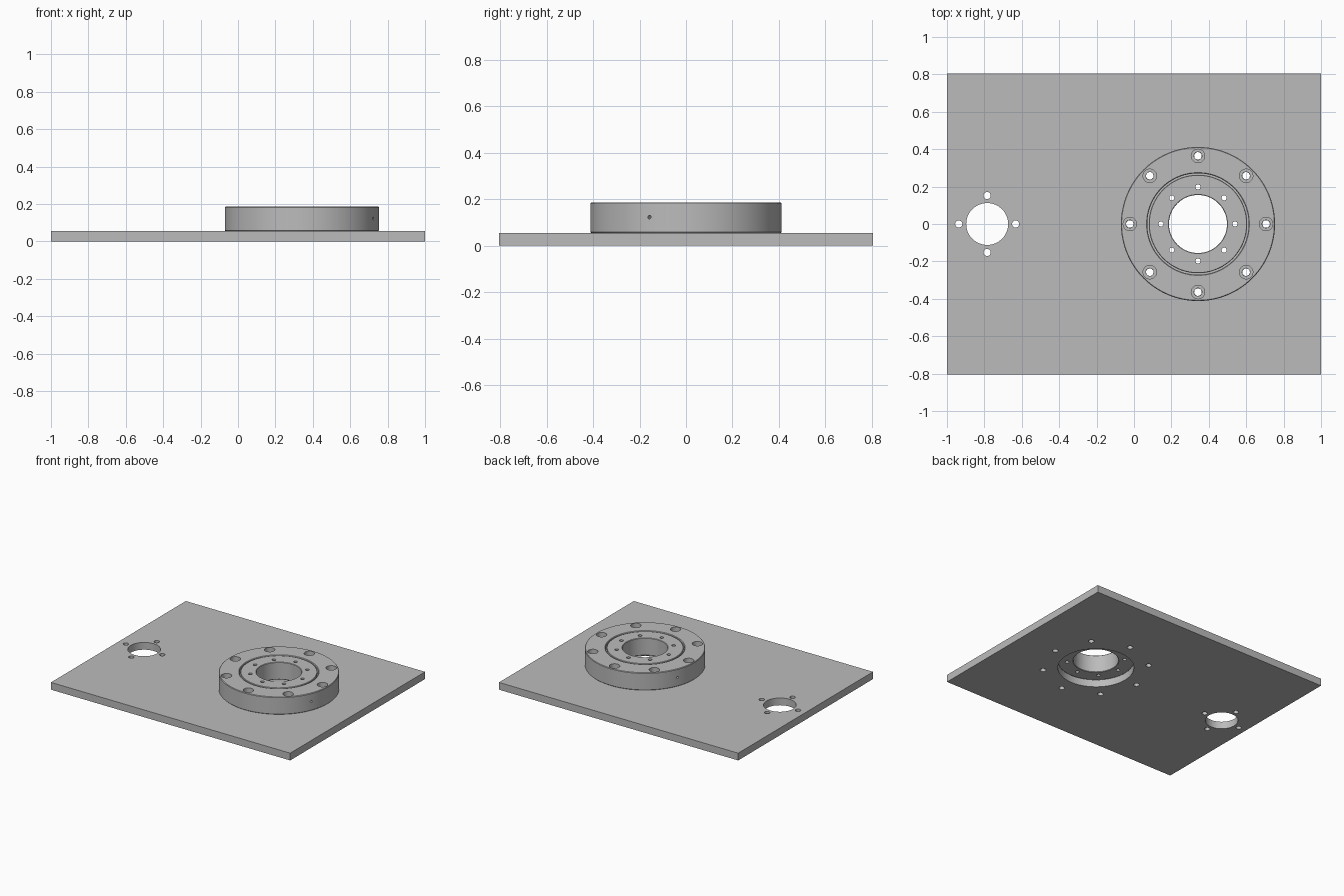
import bpy
import bmesh
from math import cos, sin, pi, radians
from mathutils import Matrix, Vector

if "Cube" in bpy.data.objects:
    bpy.data.objects.remove(bpy.data.objects["Cube"], do_unlink=True)

GREY = (0.5, 0.5, 0.5, 1)
mat = bpy.data.materials.new("machined_grey")
mat.use_nodes = True
mat.diffuse_color = GREY
mat.node_tree.nodes["Principled BSDF"].inputs["Base Color"].default_value = GREY

PLATE_TOP, TOP = 0.055, 0.187
BEARING = Vector((0.342, 0, 0))
PORT = Vector((-0.785, 0, 0))


def finish(name, bm):
    bmesh.ops.recalc_face_normals(bm, faces=bm.faces)
    mesh = bpy.data.meshes.new(name)
    bm.to_mesh(mesh)
    bm.free()
    mesh.materials.append(mat)
    ob = bpy.data.objects.new(name, mesh)
    bpy.context.collection.objects.link(ob)
    return ob


def lathe(name, profile, steps=128):
    """Spin a closed (radius, height) profile around the bearing axis."""
    bm = bmesh.new()
    rings = [[bm.verts.new(BEARING + Vector((r * cos(a), r * sin(a), z))) for r, z in profile]
             for a in (2 * pi * i / steps for i in range(steps))]
    n = len(profile)
    for i, ring in enumerate(rings):
        nxt = rings[(i + 1) % steps]
        for j in range(n):
            k = (j + 1) % n
            bm.faces.new((ring[j], nxt[j], nxt[k], ring[k]))
    return finish(name, bm)


def ring_profile(r0, r1, c):
    """Rectangular section with small chamfers."""
    return [(r0, PLATE_TOP + c), (r0 + c, PLATE_TOP), (r1 - c, PLATE_TOP), (r1, PLATE_TOP + c),
            (r1, TOP - c), (r1 - c, TOP), (r0 + c, TOP), (r0, TOP - c)]


def drill(bm, at, radius, z0, z1, segments=32):
    """Add a vertical cylinder to a cutter mesh."""
    bmesh.ops.create_cone(bm, cap_ends=True, segments=segments, radius1=radius, radius2=radius,
                          depth=z1 - z0, matrix=Matrix.Translation((at.x, at.y, (z0 + z1) / 2)))


def circle(centre, radius, count):
    return [centre + radius * Vector((cos(2 * pi * i / count), sin(2 * pi * i / count), 0))
            for i in range(count)]


def cut(ob, bm):
    cutter = finish(ob.name + "_cutter", bm)
    mod = ob.modifiers.new("holes", 'BOOLEAN')
    mod.object, mod.operation, mod.solver = cutter, 'DIFFERENCE', 'EXACT'
    bpy.context.view_layer.objects.active = ob
    bpy.ops.object.modifier_apply(modifier=mod.name)
    bpy.data.objects.remove(cutter, do_unlink=True)


# Base plate with bearing opening, bolt holes and the small port
bm = bmesh.new()
bmesh.ops.create_cube(bm, size=1, matrix=Matrix.Translation((0, 0, PLATE_TOP / 2))
                      @ Matrix.Diagonal((2, 1.61, PLATE_TOP, 1)))
plate = finish("base_plate", bm)
bm = bmesh.new()
drill(bm, BEARING, 0.261, -0.1, 0.1, 128)
drill(bm, PORT, 0.112, -0.1, 0.1, 64)
for p in circle(BEARING, 0.364, 8):
    drill(bm, p, 0.02, -0.1, 0.1)
for p in circle(PORT, 0.152, 4):
    drill(bm, p, 0.019, -0.1, 0.1)
cut(plate, bm)

# Outer ring with through holes
outer = lathe("outer_ring", ring_profile(0.271, 0.412, 0.004))
bm = bmesh.new()
for p in circle(BEARING, 0.364, 8):
    drill(bm, p, 0.021, 0, 0.3)
cut(outer, bm)

# Counterbores and the two radial grease holes
bm = bmesh.new()
for p in circle(BEARING, 0.364, 8):
    drill(bm, p, 0.036, 0.125, 0.3)
for angle in (radians(-22.5), radians(157.5)):
    spot = BEARING + Vector((0.4 * cos(angle), 0.4 * sin(angle), 0.123))
    bmesh.ops.create_cone(bm, cap_ends=True, segments=16, radius1=0.008, radius2=0.008, depth=0.12,
                          matrix=Matrix.Translation(spot) @ Matrix.Rotation(angle, 4, 'Z')
                          @ Matrix.Rotation(pi / 2, 4, 'Y'))
cut(outer, bm)

# Inner ring with its circle of small holes
inner = lathe("inner_ring", ring_profile(0.155, 0.263, 0.003))
bm = bmesh.new()
for p in circle(BEARING, 0.198, 8):
    drill(bm, p, 0.0135, 0, 0.3)
cut(inner, bm)

# Roller race closing the gap between the rings
race = lathe("roller_race", [(0.262, 0.09), (0.272, 0.09), (0.272, 0.15), (0.262, 0.15)])

for ob in (plate, outer, inner, race):
    bpy.ops.object.select_all(action='DESELECT')
    ob.select_set(True)
    bpy.context.view_layer.objects.active = ob
    bpy.ops.object.shade_smooth_by_angle(angle=radians(30))
